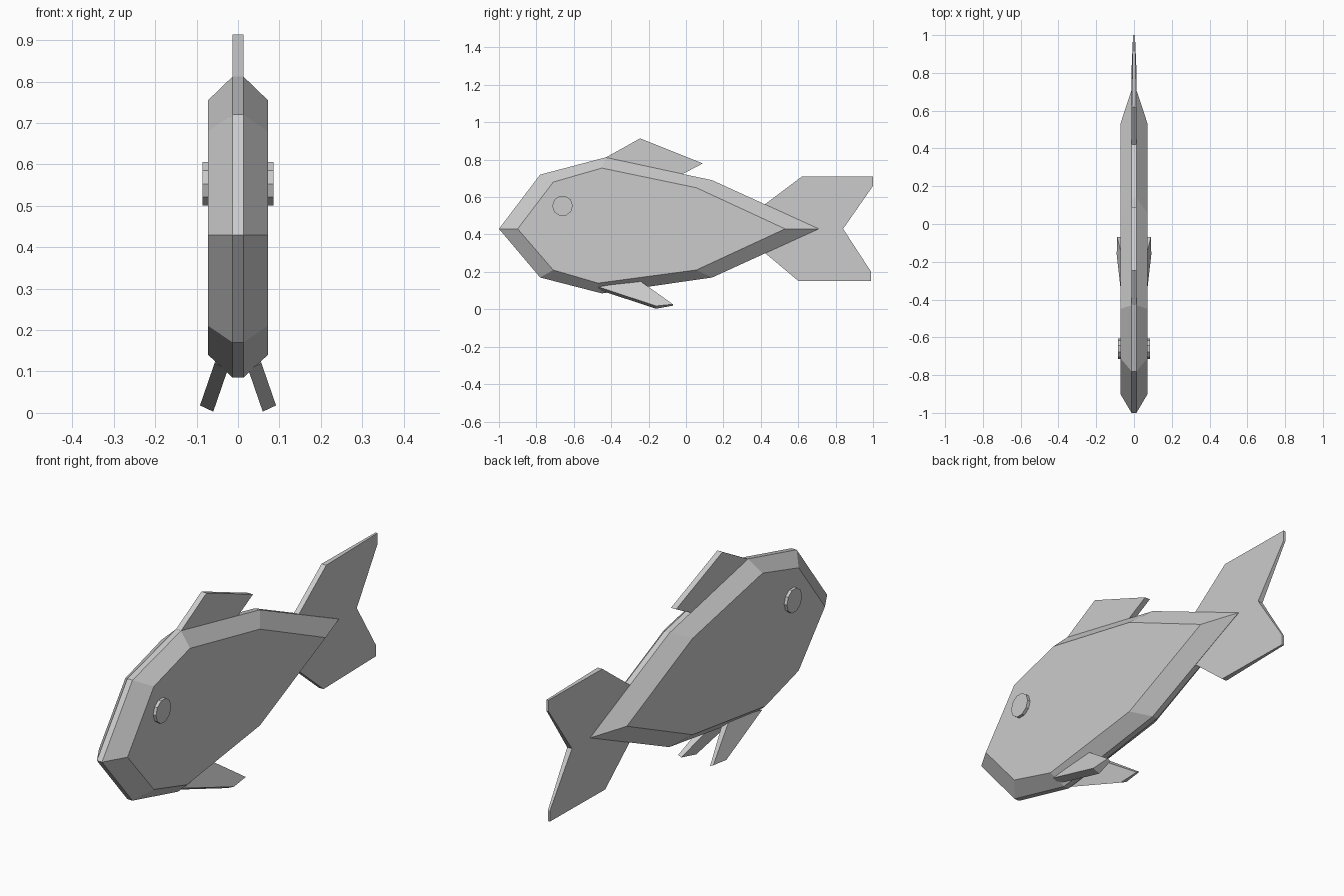
import bpy, bmesh, math
from mathutils import Matrix, Vector

cube = bpy.data.objects.get("Cube")
if cube:
    bpy.data.objects.remove(cube, do_unlink=True)

# One plain grey for the whole fish
grey = bpy.data.materials.new("light_grey")
grey.use_nodes = True
grey.diffuse_color = (0.6, 0.6, 0.6, 1)
grey.node_tree.nodes["Principled BSDF"].inputs["Base Color"].default_value = (0.6, 0.6, 0.6, 1)


def finish(name, bm):
    bmesh.ops.recalc_face_normals(bm, faces=bm.faces)
    mesh = bpy.data.meshes.new(name)
    bm.to_mesh(mesh)
    bm.free()
    mesh.materials.append(grey)
    obj = bpy.data.objects.new(name, mesh)
    bpy.context.collection.objects.link(obj)
    return obj


def loft(name, rings):
    """Skin matching rings of points and cap both ends."""
    bm = bmesh.new()
    loops = [[bm.verts.new(p) for p in ring] for ring in rings]
    n = len(loops[0])
    for a, b in zip(loops, loops[1:]):
        for i in range(n):
            j = (i + 1) % n
            bm.faces.new((a[i], a[j], b[j], b[i]))
    bm.faces.new(loops[0])
    bm.faces.new(loops[-1])
    return finish(name, bm)


def at_x(x, profile):
    return [(x, y, z) for y, z in profile]


# Body: flat sides chamfered out to a narrow centre rim
rim = [(-1, .43), (-.78, .72), (-.43, .812), (.14, .69),
       (.71, .43), (.14, .17), (-.45, .085), (-.78, .17)]
side = [(-.9, .43), (-.71, .68), (-.45, .755), (.055, .65),
        (.53, .43), (.055, .21), (-.47, .14), (-.71, .21)]
RIM, HALF = .013, .072
loft("body", [at_x(-HALF, side), at_x(-RIM, rim), at_x(RIM, rim), at_x(HALF, side)])

# Dorsal fin
dorsal = [(-.43, .811), (-.245, .914), (.09, .78), (-.02, .722), (-.1, .7)]
loft("dorsal_fin", [at_x(-RIM, dorsal), at_x(RIM, dorsal)])

# Tail fin, thinning towards its trailing edge
tail = [(.4, .545), (.62, .71), (1, .71), (1, .66), (.84, .43),
        (.99, .2), (.99, .152), (.6, .152), (.4, .32)]


def tail_ring(sign):
    return [(sign * (.005 if y > .9 else .012), y, z) for y, z in tail]


tail_fin = loft("tail_fin", [tail_ring(-1), tail_ring(1)])

# Splayed belly fins: outer face plus an offset inner face, per side
belly = [(-.47, .12), (-.25, .155), (-.07, .027), (-.16, .018)]
for label, s in (("left", 1), ("right", -1)):
    outer = [Vector((s * (.098 - .345 * z), y, z)) for y, z in belly]
    inner = [p + Vector((-s * .032, 0, -.015)) * (.5 if i == 2 else 1)
             for i, p in enumerate(outer)]
    loft(label + "_belly_fin", [outer, inner])

# Eyes: ten-sided discs standing proud of the flat sides
for label, s in (("left", 1), ("right", -1)):
    bm = bmesh.new()
    bmesh.ops.create_cone(bm, cap_ends=True, segments=10, radius1=.055,
                          radius2=.055, depth=.036,
                          matrix=Matrix.Translation((s * .068, -.66, .553))
                          @ Matrix.Rotation(math.pi / 2, 4, "Y"))
    finish(label + "_eye", bm)
